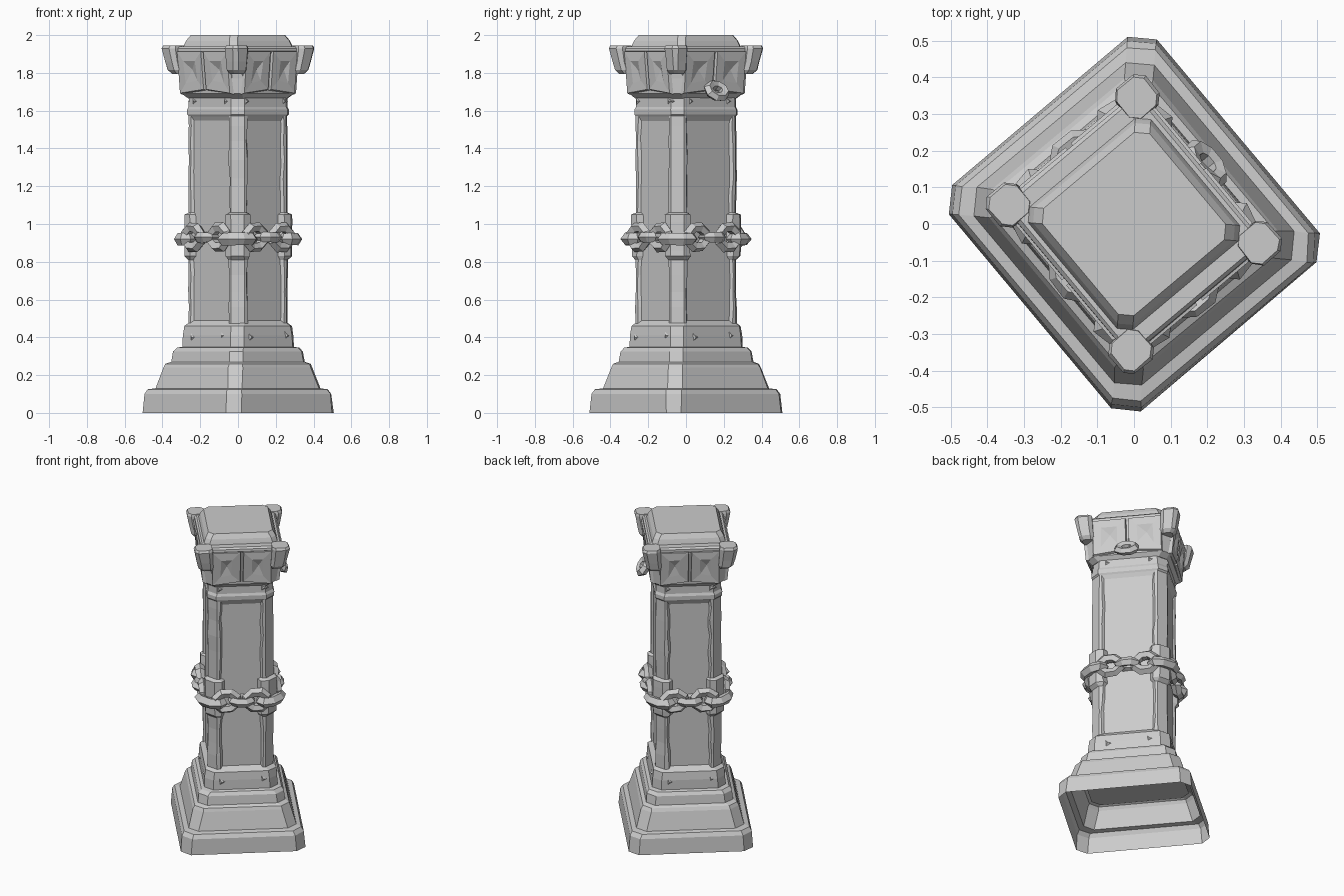
import bpy, bmesh, math, random
from mathutils import Matrix, Vector

random.seed(4)
if "Cube" in bpy.data.objects:
    bpy.data.objects.remove(bpy.data.objects["Cube"], do_unlink=True)

TURN = Matrix.Rotation(math.radians(40), 4, 'Z')  # the pillar stands turned on its axis
NARROW, WIDE = -.018, .013                        # the plan is slightly oblong

stone = bpy.data.materials.new("grey_stone")
stone.use_nodes = True
stone.diffuse_color = (0.6, 0.6, 0.6, 1)
stone.node_tree.nodes["Principled BSDF"].inputs["Base Color"].default_value = (0.6, 0.6, 0.6, 1)


def finish(name, bm, matrix=Matrix()):
    bm.transform(TURN @ matrix)
    mesh = bpy.data.meshes.new(name)
    bm.to_mesh(mesh)
    bm.free()
    mesh.materials.append(stone)
    obj = bpy.data.objects.new(name, mesh)
    bpy.context.collection.objects.link(obj)
    return obj


def octagon(a, b, c):
    """Rectangle of half sizes a and b with corners cut by c."""
    return [(a, c - b), (a, b - c), (a - c, b), (c - a, b),
            (-a, b - c), (-a, c - b), (c - a, -b), (a - c, -b)]


def loft(name, rings, top=True, bottom=True, wear=0.0, matrix=Matrix()):
    """Skin a list of (z, outline) rings; wear roughens the corners."""
    bm = bmesh.new()
    loops = []
    for z, outline in rings:
        loops.append([bm.verts.new((x * (1 - random.uniform(0, wear)),
                                    y * (1 - random.uniform(0, wear)), z))
                      for x, y in outline])
    n = len(loops[0])
    for low, high in zip(loops, loops[1:]):
        for i in range(n):
            j = (i + 1) % n
            bm.faces.new((low[i], low[j], high[j], high[i]))
    if top:
        bm.faces.new(loops[-1])
    if bottom:
        bm.faces.new(loops[0][::-1])
    return finish(name, bm, matrix)


def tiers(name, rows, **kw):
    return loft(name, [(z, octagon(h + NARROW, h + WIDE, c)) for z, h, c in rows], **kw)


def quarter(i):
    return Matrix.Rotation(i * math.pi / 2, 4, 'Z')


def side(i):
    """Frame of face i, with x pointing out of the pillar."""
    return quarter(i) @ Matrix.Translation((WIDE if i % 2 else NARROW, 0, 0))


def corner(i):
    """Frame of corner i, which lies at +x +y."""
    sx, sy = (1 if i in (0, 3) else -1), (1 if i < 2 else -1)
    return Matrix.Translation((sx * NARROW, sy * WIDE, 0)) @ quarter(i)


def half_width(i):
    return .2 + (NARROW if i % 2 else WIDE)


# Stepped hollow base
tiers("stepped_base", [(0, .391, .058), (.10, .384, .058), (.125, .37, .055),
                       (.13, .34, .055), (.24, .31, .055), (.26, .3, .05),
                       (.27, .278, .05), (.325, .272, .05), (.345, .258, .05),
                       (.35, .238, .05), (.41, .236, .05), (.46, .23, .05),
                       (.49, .2, .05)], top=False, bottom=False, wear=.012)

# Shaft core, whose flat sides are the recessed panels
tiers("shaft_core", [(.26, .28, .05), (.3, .2, .04), (1.66, .2, .04)])

# Collar below the capital
tiers("upper_collar", [(1.54, .198, .04), (1.57, .212, .05), (1.58, .219, .05),
                       (1.605, .219, .05), (1.62, .213, .05), (1.69, .212, .05)],
      wear=.01)


# Worn corner posts with a wider band where the chain sits
def post_outline(grow):
    h, inner = .215 + grow, .138 - grow * .6
    bite = random.uniform(0, .012)
    return [(.18, inner - .025), (h, inner + bite), (h, h - .05), (h - .05, h),
            (inner + random.uniform(0, .012), h), (inner - .025, .18)]


heights = [.36, .47, .56, .64, .73, .81, .83, .86, 1.01, 1.05, 1.06,
           1.15, 1.24, 1.34, 1.44, 1.52, 1.6]
for i in range(4):
    rings = []
    for z in heights:
        band = .016 if .825 < z < 1.055 else 0
        rings.append((z, post_outline(band - random.uniform(0, .004))))
    loft("corner_post", rings, matrix=corner(i))

# Small triangular chips on the lower block and collar
for i in range(4):
    for y, z, reach in ((-.12, .4, .236), (.13, .41, .234), (-.13, 1.65, .212), (.13, 1.65, .212)):
        bm = bmesh.new()
        bmesh.ops.create_cone(bm, segments=3, radius1=.034, radius2=0, depth=.014, cap_ends=True)
        place = Matrix.Translation((reach, y, z)) @ Matrix.Rotation(math.pi / 2, 4, 'Y')
        finish("stone_chip", bm, side(i) @ place)

# Flared capital and top slab
tiers("capital", [(1.665, .21, .04), (1.69, .234, .04), (1.77, .238, .04),
                  (1.9, .25, .04), (1.915, .26, .04), (1.93, .26, .04),
                  (1.94, .25, .04)], wear=.01)
loft("top_slab", [(z, octagon(h, h, .03)) for z, h in
                  ((1.935, .22), (1.955, .214), (1.97, .209), (2.0, .191))])

# Two slightly dented blocks on each capital face
for i in range(4):
    for hand in (-1, 1):
        bm = bmesh.new()
        bmesh.ops.create_cube(bm, size=1)
        for v in bm.verts:
            front, up = v.co.x > 0, v.co.z > 0
            edge = .008 if front else 0
            outer = v.co.y * hand > 0
            y = hand * ((half_width(i) - edge) if outer else (.002 + edge))
            z = 1.92 - edge if up else (1.685 if outer else 1.705) + edge
            v.co = (.225 + (.042 if up else .022) * front, y, z)
        face = max(bm.faces, key=lambda f: f.calc_center_median().x)
        bmesh.ops.inset_region(bm, faces=[face], thickness=.07)
        for v in bmesh.ops.poke(bm, faces=[face])["verts"]:
            v.co += Vector((-.012, .006, .01))
        finish("capital_block", bm, side(i))

# Corner horns on the capital
for i in range(4):
    rings = []
    for z, mid, half in ((1.795, .226, .034), (1.815, .234, .045), (1.86, .241, .048),
                         (1.93, .249, .054), (1.945, .247, .049)):
        rings.append((z, [(x + mid, y + mid) for x, y in octagon(half, half, half * .42)]))
    loft("capital_horn", rings, wear=.015, matrix=corner(i))


# Chain of chunky faceted links around the shaft
def link(name, matrix, length=.064, width=.054, tube=.029):
    bm = bmesh.new()
    around, sides = 8, 5
    rows = []
    for a in range(around):
        t = math.tau * (a + .5) / around
        rows.append([])
        for s in range(sides):
            p = math.tau * s / sides
            r = tube * random.uniform(.9, 1.1)
            rows[-1].append(bm.verts.new((r * math.sin(p),
                                          (length + r * math.cos(p)) * math.cos(t),
                                          (width + r * math.cos(p)) * math.sin(t))))
    for a in range(around):
        b = (a + 1) % around
        for s in range(sides):
            q = (s + 1) % sides
            bm.faces.new((rows[a][s], rows[b][s], rows[b][q], rows[a][q]))
    bmesh.ops.recalc_face_normals(bm, faces=bm.faces)
    finish(name, bm, matrix)


flat = Matrix.Rotation(math.pi / 2, 4, 'Y')
for i in range(4):
    for y in (-half_width(i) / 2, half_width(i) / 2):
        lean = Matrix.Rotation(random.uniform(-.12, .12), 4, 'X')
        link("upright_chain_link", side(i) @ Matrix.Translation((.236, y, .93)) @ lean)
    link("middle_chain_link", side(i) @ Matrix.Translation((.235, 0, .93)) @ flat, .055, .035, .028)
    diagonal = corner(i) @ Matrix.Rotation(math.pi / 4, 4, 'Z')
    link("corner_chain_link", diagonal @ Matrix.Translation((.276, 0, .92)) @ flat, .078, .04, .034)

# Single ring hanging from one capital face
tilt = Matrix.Rotation(math.radians(-35), 4, 'Y')
link("capital_ring", side(0) @ Matrix.Translation((.27, 0, 1.705)) @ tilt, .052, .042, .026)
